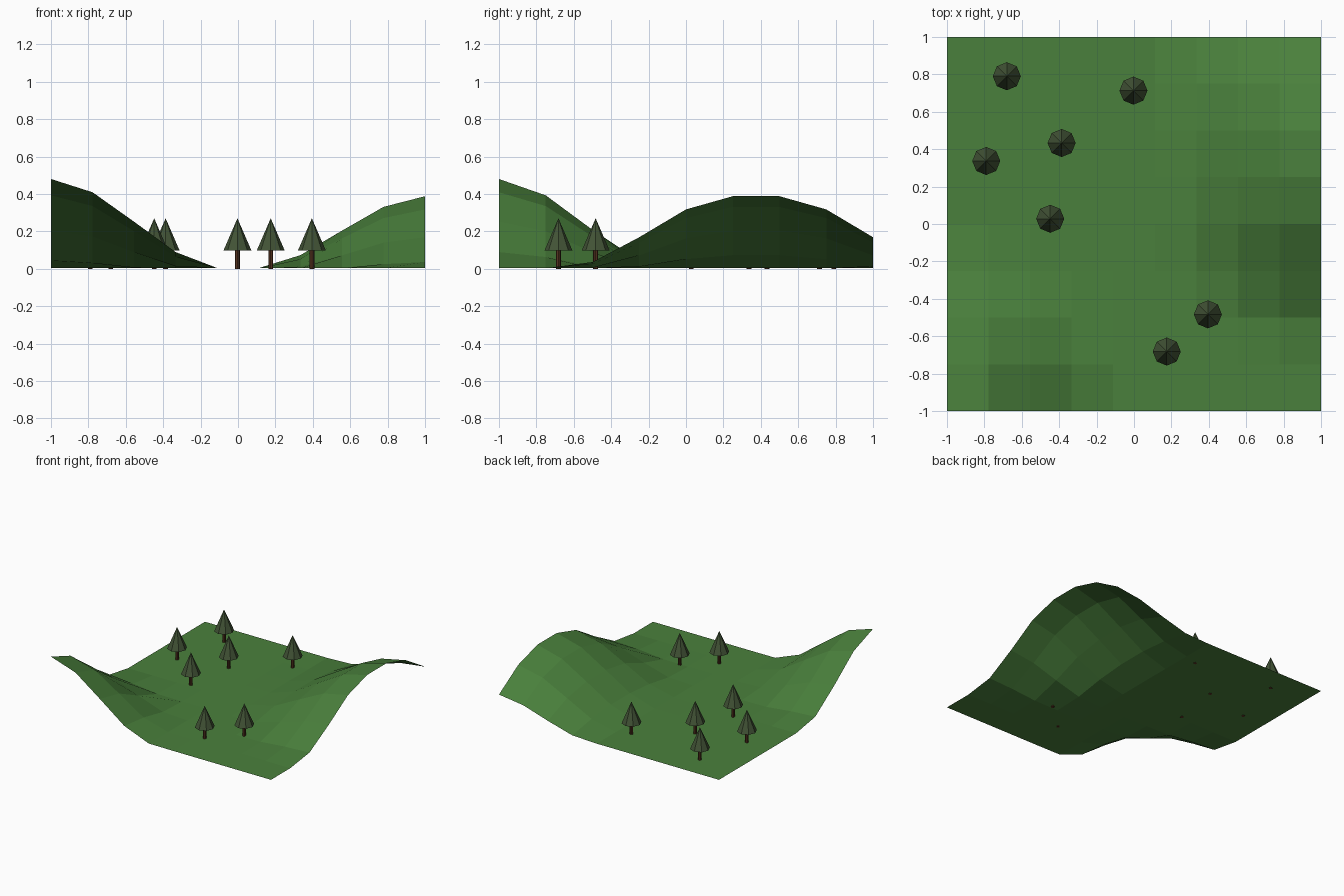
import bpy, bmesh, math

if "Cube" in bpy.data.objects:
    bpy.data.objects.remove(bpy.data.objects["Cube"])


def material(name, rgb):
    m = bpy.data.materials.new(name)
    m.diffuse_color = (*rgb, 1)
    m.use_nodes = True
    m.node_tree.nodes["Principled BSDF"].inputs["Base Color"].default_value = m.diffuse_color
    return m


GRASS = material("grass green", (0.068, 0.216, 0.045))
LEAF = material("dark pine green", (0.055, 0.088, 0.037))
BARK = material("bark brown", (0.09, 0.032, 0.014))
GROUND_Z = 0.003


def smooth_falloff(d, radius):
    t = max(0.0, 1 - d / radius)
    return t * t * (3 - 2 * t)


def add_object(name, bm, mat):
    mesh = bpy.data.meshes.new(name)
    bm.to_mesh(mesh)
    bm.free()
    mesh.materials.append(mat)
    obj = bpy.data.objects.new(name, mesh)
    bpy.context.collection.objects.link(obj)
    return obj


# Terrain: a 9 x 8 grid, raised around hill peaks (peak points, height)
hills = [([(-1, -1)], 0.477), ([(1, 0.25), (1, 0.5)], 0.385)]
bm = bmesh.new()
bmesh.ops.create_grid(bm, x_segments=9, y_segments=8, size=1)
for v in bm.verts:
    v.co.z = GROUND_Z
    for peaks, height in hills:
        d = min(math.hypot(v.co.x - px, v.co.y - py) for px, py in peaks)
        v.co.z += height * smooth_falloff(d, 0.915)
add_object("terrain", bm, GRASS)


def cone(name, mat, r1, r2, z0, z1, x, y):
    bm = bmesh.new()
    bmesh.ops.create_cone(bm, cap_ends=True, segments=8, radius1=r1,
                          radius2=r2, depth=z1 - z0)
    obj = add_object(name, bm, mat)
    obj.location = (x, y, (z0 + z1) / 2)


# Trees: thin trunk and an eight-sided crown
spots = [(-0.68, 0.79), (-0.003, 0.713), (-0.387, 0.433), (-0.79, 0.337),
         (-0.448, 0.028), (0.395, -0.483), (0.175, -0.682)]
for i, (x, y) in enumerate(spots, 1):
    cone(f"tree_trunk_{i}", BARK, 0.013, 0.013, 0.0, 0.1, x, y)
    cone(f"tree_crown_{i}", LEAF, 0.075, 0.0, 0.097, 0.27, x, y)
